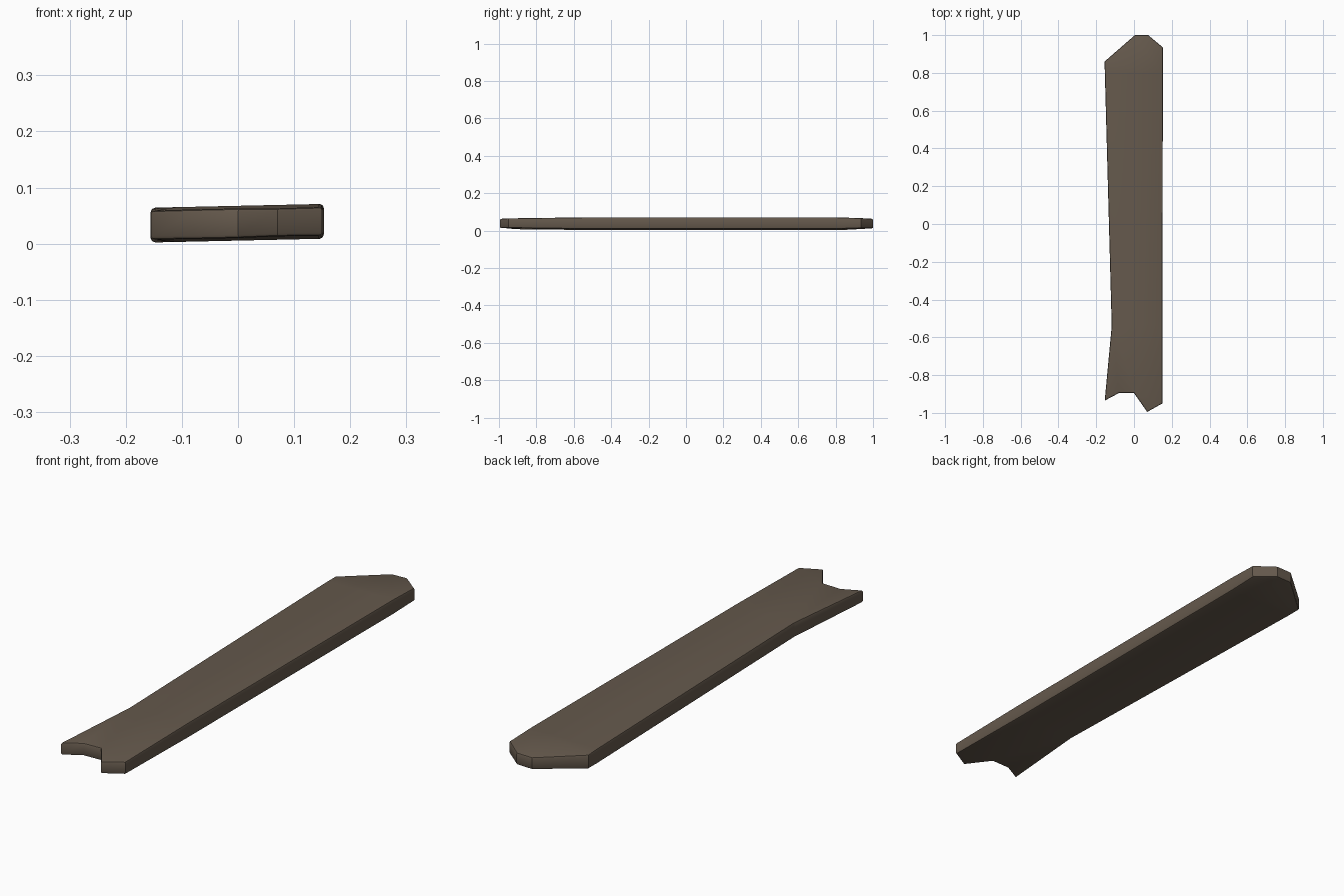
import bpy, bmesh

if "Cube" in bpy.data.objects:
    bpy.data.objects.remove(bpy.data.objects["Cube"])

# worn plank outline, counter-clockwise from the front left corner
outline = [(-0.155, -0.935), (-0.08, -0.895), (0.0, -0.895), (0.07, -0.995),
           (0.15, -0.95), (0.153, 0.935), (0.075, 1.0), (0.005, 1.0),
           (-0.156, 0.86), (-0.118, -0.54)]
THICK = 0.062

bm = bmesh.new()
base = bm.faces.new([bm.verts.new((x, y, 0)) for x, y in outline])
ext = bmesh.ops.extrude_face_region(bm, geom=[base])
for v in ext["geom"]:
    if isinstance(v, bmesh.types.BMVert):
        v.co.z = THICK
bmesh.ops.recalc_face_normals(bm, faces=bm.faces)

# softened rim on top and bottom
rim = [e for e in bm.edges if abs(e.verts[0].co.z - e.verts[1].co.z) < 1e-5]
bmesh.ops.bevel(bm, geom=rim, offset=0.007, segments=2, profile=0.5, affect='EDGES')

# cross cuts so the ends can thin out
for y in (-0.54, 0.8):
    bmesh.ops.bisect_plane(bm, geom=bm.verts[:] + bm.edges[:] + bm.faces[:],
                           plane_co=(0, y, 0), plane_no=(0, 1, 0))
bmesh.ops.triangulate(bm, faces=[f for f in bm.faces if len(f.verts) > 4])

# thin the ends and tilt slightly across the width
for v in bm.verts:
    x, y, z = v.co
    end = max(0, (-0.54 - y) / 0.46, (y - 0.8) / 0.2)
    mid = THICK / 2
    v.co.z = mid + (z - mid) * (1 - 0.2 * min(end, 1)) + 0.022 * (x + 0.155) + 0.002

mesh = bpy.data.meshes.new("plank")
bm.to_mesh(mesh)
bm.free()
plank = bpy.data.objects.new("plank", mesh)
bpy.context.collection.objects.link(plank)

wood = bpy.data.materials.new("weathered brown wood")
wood.diffuse_color = (0.13, 0.10, 0.073, 1)
wood.use_nodes = True
wood.node_tree.nodes["Principled BSDF"].inputs["Base Color"].default_value = wood.diffuse_color
mesh.materials.append(wood)

bpy.context.view_layer.objects.active = plank
plank.select_set(True)
bpy.ops.object.shade_smooth_by_angle(angle=0.6)
